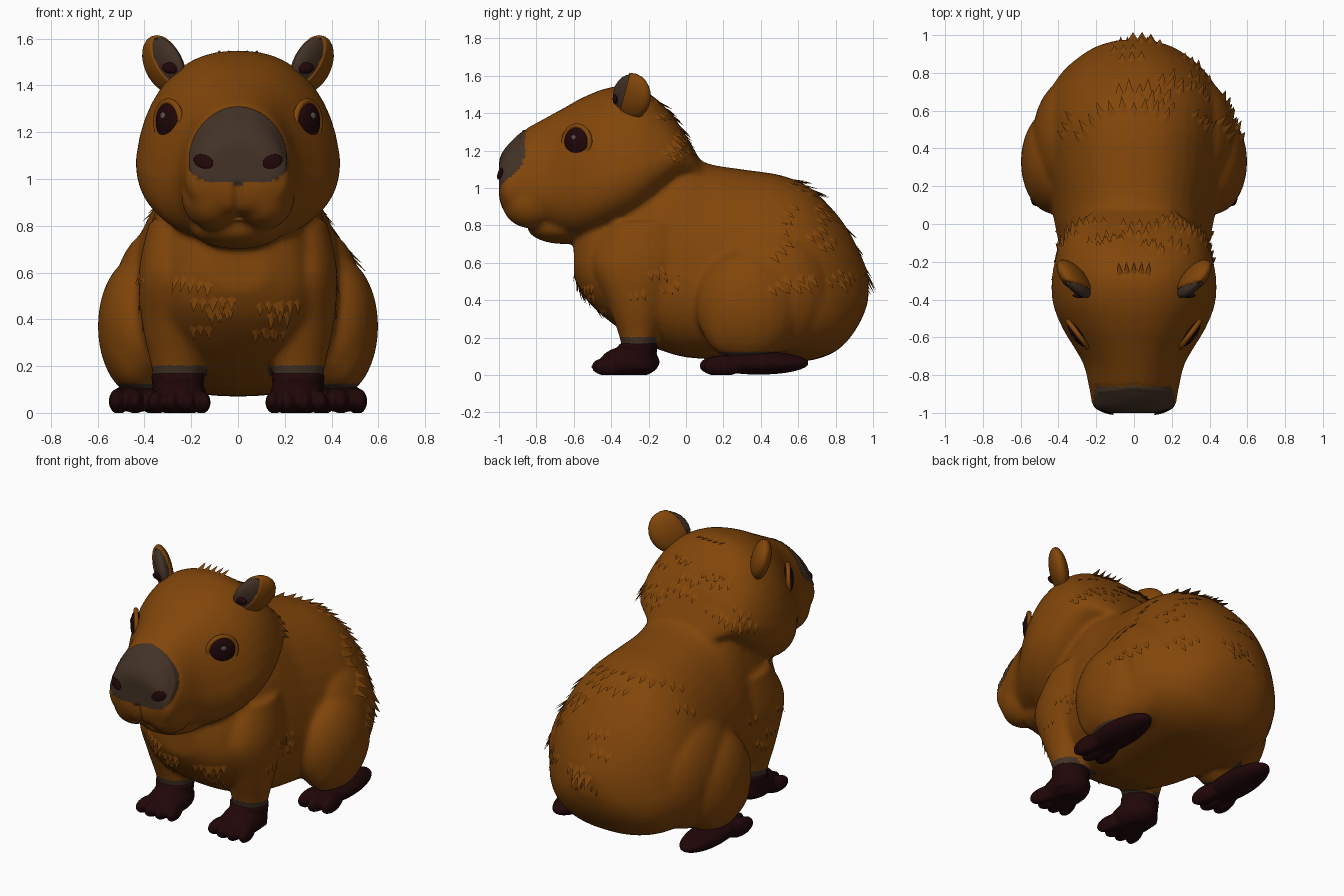
import bpy, bmesh, math, random
from mathutils import Vector, Matrix
from mathutils.bvhtree import BVHTree

random.seed(4)
if "Cube" in bpy.data.objects:
    bpy.data.objects.remove(bpy.data.objects["Cube"])


def material(name, colour):
    mat = bpy.data.materials.new(name)
    mat.use_nodes = True
    mat.diffuse_color = (*colour, 1)
    for node in mat.node_tree.nodes:
        if node.type == 'BSDF_PRINCIPLED':
            node.inputs["Base Color"].default_value = (*colour, 1)
            node.inputs["Roughness"].default_value = 0.8
    return mat


FUR = material("brown_fur", (0.222, 0.061, 0.003))
SKIN = material("grey_brown_skin", (0.056, 0.032, 0.019))
DARK = material("dark_maroon", (0.0145, 0.002, 0.0025))
GLINT = material("eye_glint", (0.12, 0.1, 0.09))


def ellipsoid(bm, centre, radii, rot=None):
    m = Matrix.Translation(centre) @ (rot or Matrix()) @ Matrix.Diagonal((*radii, 1))
    bmesh.ops.create_uvsphere(bm, u_segments=24, v_segments=16, radius=1, matrix=m)


def facing_turn(direction):
    return direction.to_track_quat('Z', 'Y').to_matrix().to_4x4()


def loft(bm, rings):
    loops = [[bm.verts.new(p) for p in ring] for ring in rings]
    for a, b in zip(loops, loops[1:]):
        for i in range(len(a)):
            j = (i + 1) % len(a)
            bm.faces.new((a[i], a[j], b[j], b[i]))
    bm.faces.new(loops[0])
    bm.faces.new(loops[-1][::-1])


def eased(rows, steps=4):
    """Smooth curve through the rows, so that no ring leaves a crease."""
    pts = [Vector(r) for r in [rows[0], *rows, rows[-1]]]
    out = []
    for a, b, c, d in zip(pts, pts[1:], pts[2:], pts[3:]):
        for k in range(steps):
            t = k / steps
            out.append(b + (c - a) * t / 2 + (a - b * 2.5 + c * 2 - d / 2) * t ** 2
                       + (b * 1.5 - c * 1.5 + d / 2 - a / 2) * t ** 3)
    return out + [pts[-1]]


def section(y, low, high, half_width, steps=40, power=2.4):
    """Egg-like ring across the body, widest below the middle."""
    mid = low + 0.38 * (high - low)
    ring = []
    for i in range(steps):
        a = math.tau * i / steps
        c, s = math.cos(a), math.sin(a)
        c = math.copysign(abs(c) ** (2 / power), c)
        s = math.copysign(abs(s) ** (2 / power), s)
        ring.append(Vector((c * half_width * (1 - .14 * max(s, 0)), y,
                            mid + s * (high - mid if s > 0 else mid - low))))
    return ring


def upright(x, y, z, rx, ry, steps=24):
    return [Vector((x + rx * math.cos(math.tau * i / steps),
                    y + ry * math.sin(math.tau * i / steps), z)) for i in range(steps)]


def finish(name, bm, *mats, smooth=True):
    mesh = bpy.data.meshes.new(name)
    bm.to_mesh(mesh)
    bm.free()
    for mat in mats:
        mesh.materials.append(mat)
    for p in mesh.polygons:
        p.use_smooth = smooth
    obj = bpy.data.objects.new(name, mesh)
    bpy.context.scene.collection.objects.link(obj)
    return obj


def fuse(name, bm, voxel, rounds, *mats):
    """Melt overlapping volumes into one soft skin."""
    obj = finish(name, bm)
    remesh = obj.modifiers.new("melt", 'REMESH')
    remesh.mode, remesh.voxel_size = 'VOXEL', voxel
    soft = obj.modifiers.new("soften", 'SMOOTH')
    soft.factor, soft.iterations = 0.5, rounds
    bpy.context.view_layer.update()
    graph = bpy.context.evaluated_depsgraph_get()
    mesh = bpy.data.meshes.new_from_object(obj.evaluated_get(graph))
    obj.modifiers.clear()
    obj.data = mesh
    mesh.materials.clear()
    for mat in mats:
        mesh.materials.append(mat)
    for v in mesh.vertices:
        v.co.z = max(v.co.z, 0)
    for p in mesh.polygons:
        p.use_smooth, p.material_index = True, 0
    return obj


# Torso and head: y, underside, top, half width
TORSO = [(-.6, .52, .76, .13), (-.53, .4, .9, .26), (-.4, .28, 1, .35), (-.25, .18, 1.15, .385),
         (-.1, .12, 1.22, .4), (0, .095, 1.19, .42), (.12, .085, 1.13, .44), (.3, .075, 1.1, .47),
         (.5, .07, 1.07, .49), (.65, .075, 1.01, .47), (.78, .115, .89, .4), (.87, .19, .77, .31),
         (.94, .3, .63, .2), (.975, .4, .54, .08)]
HEAD = [(-1, .95, 1.15, .15), (-.97, .87, 1.21, .215), (-.88, .83, 1.3, .235),
        (-.75, .78, 1.375, .265), (-.65, .74, 1.43, .32), (-.55, .73, 1.485, .38),
        (-.42, .76, 1.535, .43), (-.28, .82, 1.545, .435), (-.15, .93, 1.47, .405),
        (-.03, 1.05, 1.33, .34), (.08, 1.04, 1.14, .2)]
bm = bmesh.new()
for rows in (TORSO, HEAD):
    loft(bm, [section(*s) for s in eased(rows)])
ellipsoid(bm, (0, -.65, .79), (.2, .2, .09))
for s in (1, -1):
    # jowl, haunch, knee, thigh and front leg
    ellipsoid(bm, (s * .112, -.83, .925), (.13, .155, .142))
    ellipsoid(bm, (s * .42, .33, .37), (.18, .28, .3))
    ellipsoid(bm, (s * .44, .23, .33), (.13, .155, .23))
    ellipsoid(bm, (s * .34, .44, .45), (.2, .33, .34))
    loft(bm, [upright(s * x, y, z, rx, ry) for x, y, z, rx, ry in eased(
        [(.257, -.255, .1, .1, .085), (.262, -.255, .2, .11, .1), (.28, -.26, .38, .13, .16),
         (.28, -.25, .6, .145, .25), (.24, -.2, .82, .14, .2)])])
body = fuse("furry_body", bm, 0.014, 12, FUR, SKIN)


# Nose pad outline, with nearby points drawn onto it for a clean edge
def nose_reach(p):
    rise = p.z - 1.08
    height, power = (0.23, 1.95) if rise > 0 else (0.1, 3)
    return (abs(p.x / 0.21) ** power + abs(rise / height) ** power) ** (1 / power)


for v in body.data.vertices:
    if v.co.y < -0.8:
        r = nose_reach(v.co)
        if abs(r - 1) < 0.035:
            v.co.x /= r
            v.co.z = 1.08 + (v.co.z - 1.08) / r
        # lip cleft
        if .83 < v.co.z < .985 and abs(v.co.x) < .025:
            v.co.y += .028 * (1 - abs(v.co.x) / .025)
for p in body.data.polygons:
    c = p.center
    nose = c.y < -0.86 + 0.2 * (c.z - 0.98) and nose_reach(c) < 1
    front_cuff = c.z < 0.203 and c.y < -0.16 and abs(c.x) > 0.13
    hind_cuff = c.z < 0.125 and c.y > 0.05 and abs(c.x) > 0.36
    p.material_index = int(nose or front_cuff or hind_cuff)

skin = bmesh.new()
skin.from_mesh(body.data)
surface = BVHTree.FromBMesh(skin)
skin.free()

UP = Vector((0, 0, 1))
for s, side in ((1, "left"), (-1, "right")):
    # Eye with lid and glint
    out = Vector((s * .8, -.6, 0))
    hit = surface.ray_cast(Vector((s * .3, -.585, 1.245)) + out, -out)[0] - out * .006
    turn = facing_turn(out)
    bm = bmesh.new()
    ellipsoid(bm, hit, (.08, .082, .032), turn)
    finish(side + "_eye", bm, DARK)
    bm = bmesh.new()
    ellipsoid(bm, hit + out * .03 + UP * .026, (.016, .014, .004),
              facing_turn(Vector((s * .7, -.7, 0))))
    finish(side + "_eye_glint", bm, GLINT)
    bpy.ops.mesh.primitive_torus_add(major_radius=.086, minor_radius=.014, major_segments=32,
                                     minor_segments=10, location=hit, rotation=turn.to_euler())
    lid = bpy.context.object
    lid.name = side + "_eyelid"
    lid.data.materials.append(FUR)
    bpy.ops.object.shade_smooth()

    # Nostril
    hit, normal = surface.ray_cast(Vector((s * .148, -2, 1.075)), Vector((0, 1, 0)))[:2]
    bm = bmesh.new()
    ellipsoid(bm, hit, (.046, .029, .007), facing_turn(normal) @ Matrix.Rotation(s * .35, 4, 'Z'))
    finish(side + "_nostril", bm, DARK)

    # Ear, leaning outward, with bare skin on its front
    bm = bmesh.new()
    ellipsoid(bm, (0, 0, 0), (.127, .125, .055), facing_turn(Vector((s * .78, -.62, 0))))
    for v in bm.verts:
        v.co.x += s * v.co.z * 0.25
    front = Vector((s * .05, -1, .25)).normalized()
    bmesh.ops.bisect_plane(bm, geom=bm.verts[:] + bm.edges[:] + bm.faces[:],
                           plane_co=front * .04, plane_no=front)
    bmesh.ops.recalc_face_normals(bm, faces=bm.faces)
    bare = [f for f in bm.faces if f.calc_center_median().dot(front) > .04]
    bmesh.ops.inset_region(bm, faces=bare, thickness=.003, depth=-.007)
    for f in bare:
        f.material_index = 1
    bmesh.ops.translate(bm, verts=bm.verts, vec=(s * .315, -.293, 1.49))
    finish(side + "_ear", bm, FUR, SKIN)
    bm = bmesh.new()
    ellipsoid(bm, (s * .285, -.378, 1.475), (.04, .014, .024))
    finish(side + "_ear_base", bm, DARK)

    # Front foot: ankle, palm and four toes
    bm = bmesh.new()
    loft(bm, [upright(s * .257, -.255, z, r, r * .9) for z, r in ((.03, .105), (.1, .108), (.17, .116))])
    ellipsoid(bm, (s * .25, -.3, .07), (.118, .16, .085))
    for k in (-1.5, -.5, .5, 1.5):
        ellipsoid(bm, (s * (.25 + k * .062), -.425 + abs(k) * .015, .045), (.036, .09, .05),
                  Matrix.Rotation(s * k * .15, 4, 'Z'))
    fuse(side + "_front_foot", bm, 0.011, 4, DARK)

    # Hind foot: long sole and three toes
    bm = bmesh.new()
    ellipsoid(bm, (s * .44, .39, .064), (.105, .27, .062))
    for k in (-1, 0, 1):
        ellipsoid(bm, (s * (.44 + k * .07), .18 + abs(k) * .02, .05), (.041, .11, .056),
                  Matrix.Rotation(s * k * .12, 4, 'Z'))
    fuse(side + "_hind_foot", bm, 0.011, 4, DARK)


# Fur tufts: flat locks whose tips lift out of the coat
def lock(bm, at, normal, flow, length, width):
    along = (flow - normal * flow.dot(normal)).normalized()
    across = normal.cross(along)
    base = at - normal * .015
    tip = bm.verts.new(at + along * length + normal * .01)
    ring = [bm.verts.new(base + o) for o in
            (across * width, normal * .008, -across * width, -normal * .008)]
    for i in range(4):
        bm.faces.new((ring[i], ring[(i + 1) % 4], tip))
    bm.faces.new(ring[::-1])


def scatter(bm, centre, azimuth, elevation, count, flow, length, allowed):
    centre, flow = Vector(centre), Vector(flow)
    for _ in range(count):
        a, e = (math.radians(random.uniform(*r)) for r in (azimuth, elevation))
        ray = Vector((math.cos(a) * math.cos(e), math.sin(a) * math.cos(e), math.sin(e)))
        across = ray.cross(flow).normalized()
        for k in (-1, 0, 1):
            start = centre + ray * 2 + across * k * length * .36
            hit, normal = surface.ray_cast(start, -ray)[:2]
            if hit and allowed(hit):
                lock(bm, hit, normal, flow, length * random.uniform(.75, 1.1), length * .32)


bm = bmesh.new()
scatter(bm, (0, .35, .6), (10, 170), (-10, 75), 24, (0, .5, -.8), .14, lambda p: p.y > .3)
scatter(bm, (0, -.2, 1.15), (0, 180), (5, 80), 22, (0, .7, -.7), .12, lambda p: p.y > -.3)
scatter(bm, (0, -.2, .45), (-125, -55), (-18, 25), 13, (0, .1, -1), .11, lambda p: .25 < p.z < .68)
for low, high in ((-30, 10), (170, 210)):
    scatter(bm, (0, -.15, .55), (low, high), (-15, 15), 5, (0, .3, -1), .1, lambda p: p.z > .3)
bmesh.ops.recalc_face_normals(bm, faces=bm.faces)
finish("fur_tufts", bm, FUR, smooth=False)

# Crown and tail tips
bm = bmesh.new()
for k in range(-2, 3):
    lock(bm, Vector((k * .035, -.3, 1.54)), UP, Vector((k * .05, .8, .1)), .1, .026)
    lock(bm, Vector((k * .035, .94, .56 - abs(k) * .02)), Vector((0, .9, .4)).normalized(),
         Vector((0, .3, -1)), .11, .025)
bmesh.ops.recalc_face_normals(bm, faces=bm.faces)
finish("crown_and_tail_locks", bm, FUR, smooth=False)
